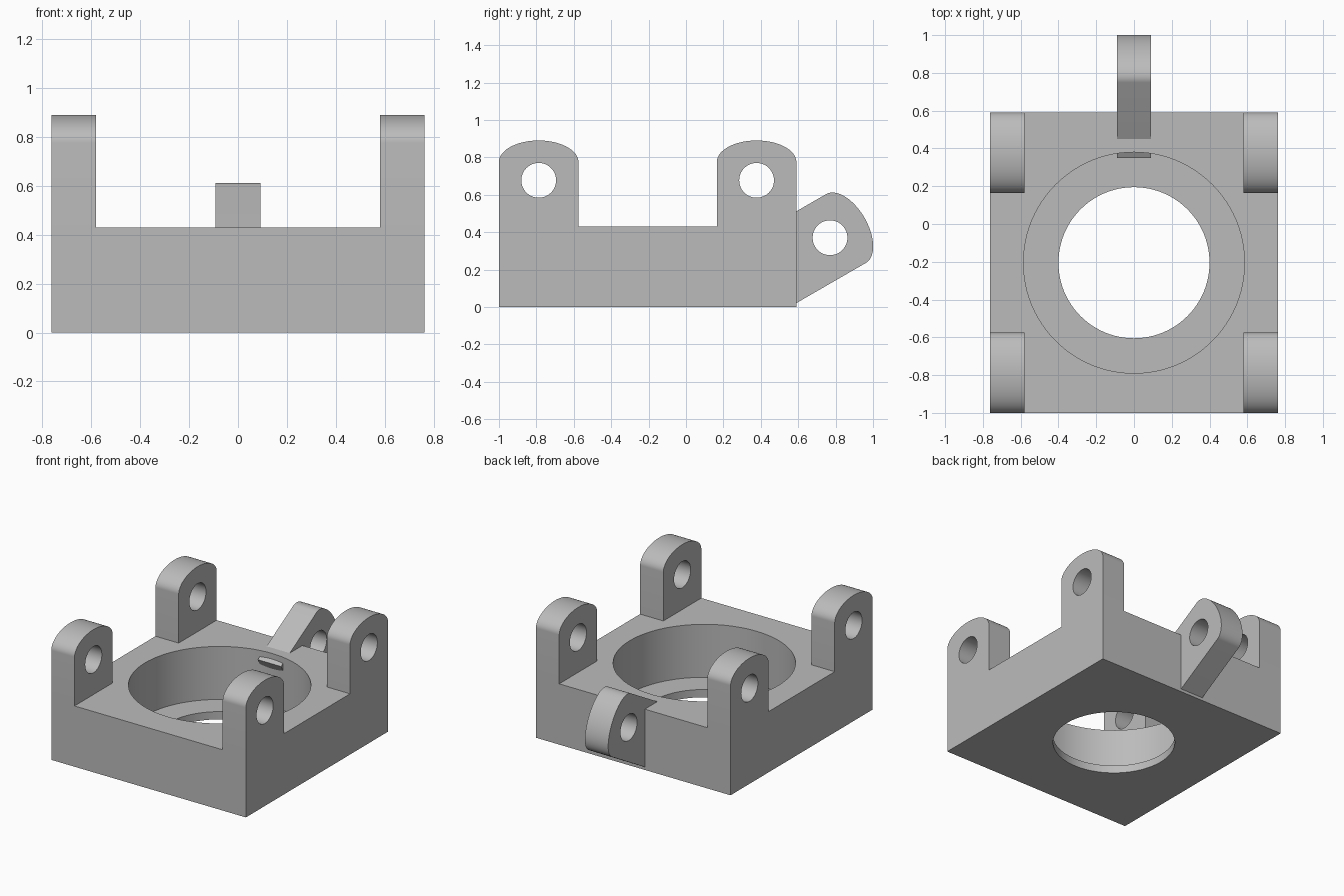
import bpy
import bmesh
from math import cos, sin, pi, radians
from mathutils import Matrix, Vector

default = bpy.data.objects.get("Cube")
if default:
    bpy.data.objects.remove(default, do_unlink=True)

# Single plain grey
GREY = (0.5, 0.5, 0.5, 1.0)
grey = bpy.data.materials.new("plain grey")
grey.use_nodes = True
grey.diffuse_color = GREY
grey.node_tree.nodes["Principled BSDF"].inputs["Base Color"].default_value = GREY

HALF_X, FRONT, BACK, DECK = 0.762, -1.0, 0.59, 0.43
EAR_WIDTH, EAR_HALF = 0.182, 0.2125
CENTRE_Y = (FRONT + BACK) / 2


def prism(name, outline, direction):
    """Extrude a flat outline along a direction."""
    bm = bmesh.new()
    face = bm.faces.new([bm.verts.new(p) for p in outline])
    grown = bmesh.ops.extrude_face_region(bm, geom=[face])["geom"]
    bmesh.ops.translate(bm, vec=direction,
                        verts=[v for v in grown if isinstance(v, bmesh.types.BMVert)])
    bmesh.ops.recalc_face_normals(bm, faces=bm.faces)
    mesh = bpy.data.meshes.new(name)
    bm.to_mesh(mesh)
    bm.free()
    mesh.materials.append(grey)
    obj = bpy.data.objects.new(name, mesh)
    bpy.context.collection.objects.link(obj)
    return obj


def select(obj):
    bpy.ops.object.select_all(action="DESELECT")
    obj.select_set(True)
    bpy.context.view_layer.objects.active = obj


def drill(obj, radius, start, direction, sides):
    """Cut a round hole that begins at start and runs along direction."""
    turn = Vector(direction).to_track_quat("Z", "Y").to_matrix()
    ring = [Vector(start) + turn @ Vector((radius * cos(2 * pi * i / sides),
                                           radius * sin(2 * pi * i / sides), 0))
            for i in range(sides)]
    cutter = prism("hole_cutter", ring, direction)
    cutter.hide_render = True
    mod = obj.modifiers.new("hole", "BOOLEAN")
    mod.operation, mod.solver, mod.object = "DIFFERENCE", "EXACT", cutter
    select(obj)
    bpy.ops.object.modifier_apply(modifier=mod.name)
    bpy.data.objects.remove(cutter, do_unlink=True)


def smooth(obj):
    select(obj)
    bpy.ops.object.shade_smooth_by_angle(angle=radians(30))


def ear(name, x, y, z, foot, tilt=0.0):
    """Round-topped drilled ear, placed by the centre of its hole."""
    half = EAR_WIDTH / 2
    arc = [(-half, EAR_HALF * cos(pi * i / 48), 0.098 + 0.115 * sin(pi * i / 48))
           for i in range(49)]
    outline = arc + [(-half, -EAR_HALF, -foot), (-half, EAR_HALF, -foot)]
    obj = prism(name, outline, (EAR_WIDTH, 0, 0))
    drill(obj, 0.093, (-0.2, 0, 0), (0.4, 0, 0), 48)
    obj.data.transform(Matrix.Translation((x, y, z)) @ Matrix.Rotation(tilt, 4, "X"))
    smooth(obj)


# Square base with a stepped round bore
base = prism("base_block", [(-HALF_X, FRONT, 0), (HALF_X, FRONT, 0),
                            (HALF_X, BACK, 0), (-HALF_X, BACK, 0)], (0, 0, DECK))
drill(base, 0.585, (0, CENTRE_Y, 0.055), (0, 0, 1), 96)
drill(base, 0.4, (0, CENTRE_Y, -0.5), (0, 0, 1), 96)
smooth(base)

# Four upright corner ears
ear_z = 0.677
for side, sx in (("left", 1), ("right", -1)):
    for end, y in (("front", FRONT + EAR_HALF), ("back", BACK - EAR_HALF)):
        ear(f"{end}_{side}_ear", sx * (HALF_X - EAR_WIDTH / 2), y, ear_z, ear_z - DECK)

# Slanted ear at the back, its foot buried in the base and just entering the bore
ear("slanted_back_ear", 0, 0.77, 0.37, 0.362, radians(-60))
